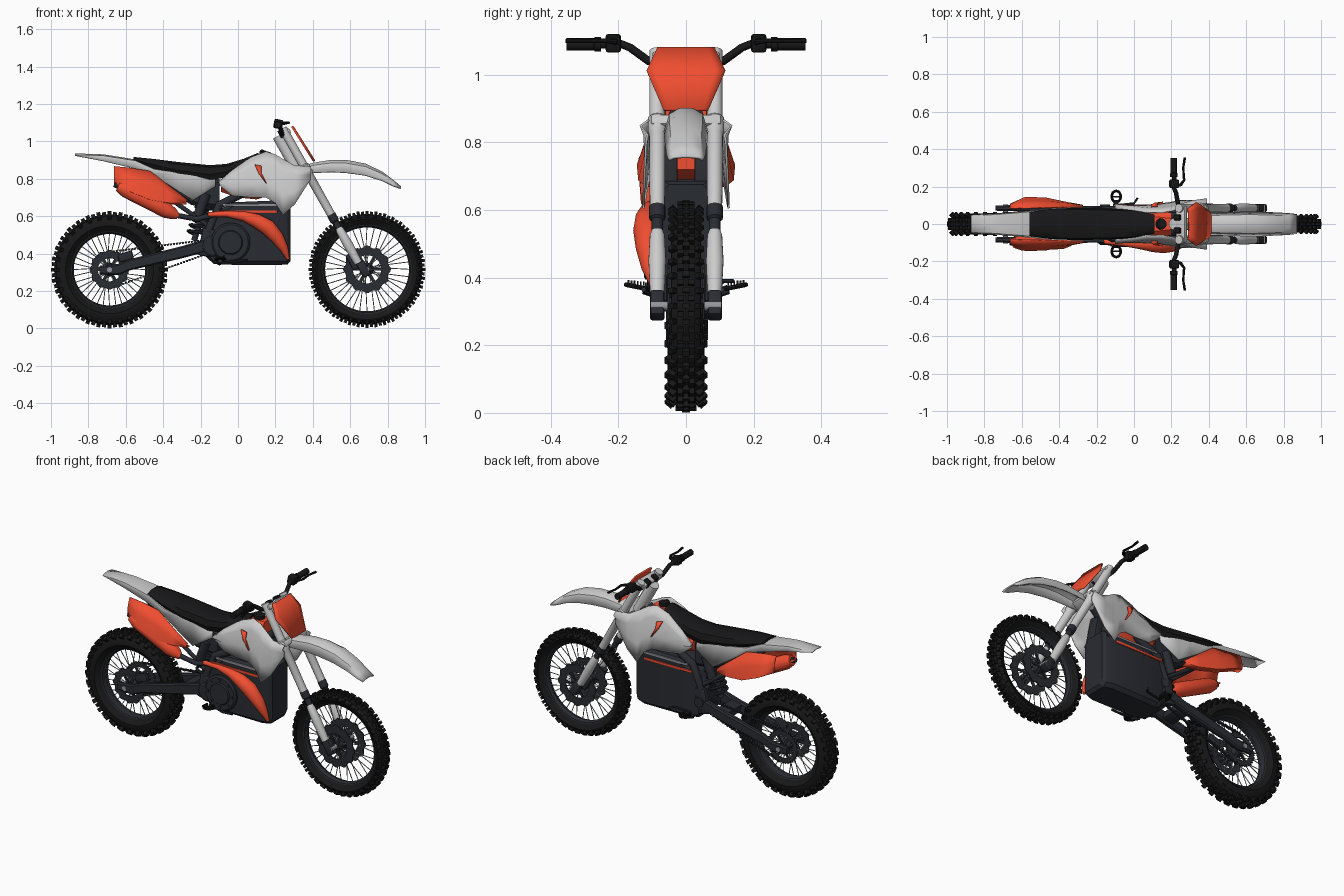
import bpy, bmesh
from math import sin, cos, pi, radians
from mathutils import Vector as V, Matrix as M

if "Cube" in bpy.data.objects:
    bpy.data.objects.remove(bpy.data.objects["Cube"])


def mat(name, *c):
    m = bpy.data.materials.new(name)
    m.diffuse_color = (*c, 1)
    m.use_nodes = True
    m.node_tree.nodes["Principled BSDF"].inputs["Base Color"].default_value = m.diffuse_color
    return m


ORANGE, BLACK = mat("orange", .87, .075, .03), mat("black", .009, .009, .01)
DARK, WHITE, STEEL = mat("dark", .022, .025, .032), mat("white", .68, .69, .71), mat("steel", .3, .31, .33)


def add(name, bm, m, mirror=False, solid=0, angle=35):
    bmesh.ops.recalc_face_normals(bm, faces=bm.faces)
    me = bpy.data.meshes.new(name)
    bm.to_mesh(me)
    bm.free()
    o = bpy.data.objects.new(name, me)
    bpy.context.collection.objects.link(o)
    me.materials.append(m)
    bpy.ops.object.select_all(action='DESELECT')
    o.select_set(True)
    bpy.context.view_layer.objects.active = o
    bpy.ops.object.shade_smooth_by_angle(angle=radians(angle))
    if solid:
        s = o.modifiers.new("thickness", 'SOLIDIFY')
        s.thickness, s.offset = solid, 0
    if mirror:
        o.modifiers.new("mirror", 'MIRROR').use_axis = (False, True, False)
    return o


def loft(name, rings, m, closed=True, loop=False, **kw):
    bm = bmesh.new()
    vs = [[bm.verts.new(p) for p in r] for r in rings]
    n = len(rings[0])
    for a, b in zip(vs, vs[1:] + (vs[:1] if loop else [])):
        for i in range(n if closed else n - 1):
            j = (i + 1) % n
            bm.faces.new((a[i], a[j], b[j], b[i]))
    if closed and not loop:
        bm.faces.new(vs[0])
        bm.faces.new(vs[-1])
    return add(name, bm, m, **kw)


def tube(name, pts, rad, m, n=12, ref=(0, 1, 0), **kw):
    pts = [V(p) for p in pts]
    rad = rad if isinstance(rad, (list, tuple)) else [rad] * len(pts)
    rings = []
    for i, p in enumerate(pts):
        t = (pts[min(i + 1, len(pts) - 1)] - pts[max(i - 1, 0)]).normalized()
        u = t.cross(V(ref)).normalized()
        w = t.cross(u)
        rings.append([p + rad[i] * (cos(2 * pi * k / n) * u + sin(2 * pi * k / n) * w) for k in range(n)])
    return loft(name, rings, m, **kw)


def lathe(name, c, prof, m, n=48, **kw):
    rings = [[(c[0] + r * cos(2 * pi * k / n), y, c[1] + r * sin(2 * pi * k / n)) for k in range(n)] for r, y in prof]
    return loft(name, rings, m, **kw)


def box(bm, c, size, rot=0):
    bmesh.ops.create_cube(bm, size=1, matrix=M.Translation(c) @ M.Rotation(rot, 4, 'Y') @ M.Diagonal((*size, 1)))


def block(name, c, size, m, rot=0, bevel=.006, **kw):
    bm = bmesh.new()
    box(bm, c, size, rot)
    if bevel:
        bmesh.ops.bevel(bm, geom=bm.edges[:], offset=bevel, segments=2, affect='EDGES', profile=.5)
    return add(name, bm, m, **kw)


def sec(x, z0, z1, w, c=.02, y=0):
    # chamfered rectangle across the bike at station x
    return [(x, y + s * a, z) for s, a, z in ((-1, w - c, z0), (1, w - c, z0), (1, w, z0 + c), (1, w, z1 - c),
                                             (1, w - c, z1), (-1, w - c, z1), (-1, w, z1 - c), (-1, w, z0 + c))]


def disc(name, c, y, r, amp, waves, ri, m):
    # wavy brake ring or toothed sprocket with carrier arms
    n, rings = waves * 6, []
    for inner, yy in ((0, y - .003), (0, y + .003), (1, y + .003), (1, y - .003)):
        rr = [ri if inner else r + amp * cos(2 * pi * k * waves / n) for k in range(n)]
        rings.append([(c[0] + q * cos(2 * pi * k / n), yy, c[1] + q * sin(2 * pi * k / n)) for k, q in enumerate(rr)])
    loft(name, rings, m, loop=True)
    bm = bmesh.new()
    for k in range(6):
        a = k * pi / 3
        box(bm, (c[0] + ri * .6 * cos(a), y, c[1] + ri * .6 * sin(a)), (ri, .006, .014), -a)
    add(name + "_arms", bm, m)


# wheels
def wheel(tag, c, ri, hw, knobs, kw):
    lathe(tag + "_tyre", c, [(ri, -hw * .5), (ri + .03, -hw * .93), (ri + (.295 - ri) * .65, -hw * .9), (.285, -hw * .62),
          (.296, 0), (.285, hw * .62), (ri + (.295 - ri) * .65, hw * .9), (ri + .03, hw * .93), (ri, hw * .5)],
          BLACK, 64, loop=True)
    lathe(tag + "_rim", c, [(ri + .006, -hw * .55), (ri + .006, hw * .55), (ri - .006, hw * .45),
          (ri - .014, 0), (ri - .006, -hw * .45)], DARK, 64, loop=True)
    bm = bmesh.new()
    for k in range(knobs):
        rows = ((-.32, .296, 0), (.32, .296, 0)) if k % 2 else ((0, .3, 0), (-.78, .284, -.7), (.78, .284, .7))
        for f, r, t in rows:
            bmesh.ops.create_cube(bm, size=1, matrix=M.Translation((c[0], 0, c[1])) @ M.Rotation(2 * pi * k / knobs, 4, 'Y')
                @ M.Translation((0, f * hw, r)) @ M.Rotation(-t, 4, 'X') @ M.Diagonal((kw, hw * .42, .026, 1)))
    add(tag + "_tread_knobs", bm, BLACK)
    bm = bmesh.new()
    for k in range(36):
        a, s = 2 * pi * k / 36, (-1) ** k
        b = a + (.35 if k % 4 < 2 else -.35)
        p, q = V((.03 * cos(b), s * .028, .03 * sin(b))), V(((ri - .008) * cos(a), 0, (ri - .008) * sin(a)))
        d = q - p
        bmesh.ops.create_cone(bm, segments=5, radius1=.0025, radius2=.0025, depth=d.length, cap_ends=False,
            matrix=M.Translation(V((c[0], 0, c[1])) + (p + q) / 2) @ d.to_track_quat('Z', 'Y').to_matrix().to_4x4())
    add(tag + "_spokes", bm, STEEL)
    lathe(tag + "_hub", c, [(.022, -.05), (.036, -.03), (.036, -.024), (.022, -.015), (.022, .015), (.036, .024),
                            (.036, .03), (.022, .05)], DARK, 24)
    lathe(tag + "_axle", c, [(.014, -.105), (.014, .105)], STEEL, 12)


F, R = (.69, .316), (-.687, .314)
wheel("front", F, .238, .048, 80, .016)
wheel("rear", R, .205, .059, 64, .021)
for y in (-.052, .052):
    disc("front_brake_disc", F, y, .122, .006, 12, .075, DARK)
disc("rear_brake_disc", R, -.056, .102, .005, 12, .062, DARK)
disc("rear_sprocket", R, .056, .098, .005, 36, .068, DARK)


# forks, clamps and head
def fk(z, y=.085):
    return (.267 + (1.02 - z) * .5625, y, z)


TILT = -.513
tube("fork_upper", [fk(1.07), fk(.875), fk(.87), fk(.83), fk(.825), fk(.6)], [.023, .023, .028, .028, .024, .022], WHITE, 20, mirror=True)
tube("fork_seal", [fk(.61), fk(.575), fk(.57), fk(.52)], [.024, .024, .017, .017], DARK, 16, mirror=True)
tube("fork_lower", [fk(.54), fk(.525), fk(.45), fk(.35)], [.016, .022, .026, .021], WHITE, 20, mirror=True)
block("fork_axle_lug", (.672, .085, .318), (.05, .044, .085), DARK, TILT, .01, mirror=True)
block("front_caliper", (.615, .07, .36), (.045, .03, .09), DARK, TILT, .008, mirror=True)
block("upper_clamp", fk(1.045, 0), (.06, .2, .03), WHITE, TILT, .01)
block("lower_clamp", fk(.855, 0), (.06, .21, .035), WHITE, TILT, .01)
tube("head_tube", [(.215, 0, 1.03), (.315, 0, .85)], .032, WHITE, 20)

# handlebar, grips and levers
tube("handlebar", [(.215, .3, 1.09), (.215, .19, 1.09), (.225, .165, 1.08), (.235, .11, 1.04), (.238, .09, 1.035), (.238, 0, 1.035)],
     .012, BLACK, 12, (1, 0, 0), mirror=True)
tube("grip", [(.213, .353, 1.09), (.213, .272, 1.09), (.213, .27, 1.09), (.213, .252, 1.09)], [.018, .018, .021, .021], BLACK, 14, (1, 0, 0), mirror=True)
block("switch_housing", (.215, .215, 1.093), (.048, .045, .05), BLACK, .2, .008, mirror=True)
tube("lever", [(.225, .205, 1.095), (.25, .21, 1.098), (.268, .235, 1.1), (.263, .3, 1.1), (.272, .355, 1.1)],
     [.009, .009, .007, .006, .007], BLACK, 8, (0, 0, 1), mirror=True)
block("bar_mount", (.238, .035, 1.045), (.04, .03, .045), BLACK, TILT, mirror=True)

# number plate
loft("number_plate", [[(.30 + (1.08 - z) * .63 - .012 * k * k, k * w, z) for k in (-1, -.75, .75, 1)]
     for z, w in ((1.08, .083), (1.01, .116), (.895, .066))], ORANGE, closed=False, solid=.009, angle=15)

# fenders
loft("front_fender", [[(x, -w, z - d), (x, -w * .75, z - d * .25), (x, -w * .3, z), (x, w * .3, z), (x, w * .75, z - d * .25), (x, w, z - d)]
     for x, z, w, d in ((.33, .855, .05, .03), (.40, .882, .056, .05), (.50, .898, .06, .062), (.58, .897, .062, .065),
                        (.68, .878, .062, .06), (.77, .835, .058, .045), (.83, .79, .055, .028), (.87, .756, .05, .008))],
     WHITE, closed=False, solid=.008)
loft("rear_fender", [[(x, -w, z0), (x, -w * .9, z1 - .006), (x, 0, z1), (x, w * .9, z1 - .006), (x, w, z0)]
     for x, z1, z0, w in ((-.872, .932, .925, .045), (-.72, .927, .895, .055), (-.55, .9, .855, .07),
                          (-.45, .855, .82, .08), (-.32, .835, .735, .084), (-.24, .82, .685, .084), (-.12, .8, .76, .075))],
     WHITE, closed=False, solid=.008)

# seat
loft("seat", [[(x, -w * .85, z0), (x, w * .85, z0), (x, w, z0 * .6 + z1 * .4), (x, w * .9, z1 - .012), (x, w * .5, z1), (x, -w * .5, z1),
               (x, -w * .9, z1 - .012), (x, -w, z0 * .6 + z1 * .4)]
     for x, z1, z0, w in ((-.56, .917, .895, .064), (-.45, .906, .855, .08), (-.32, .89, .815, .086), (-.15, .873, .79, .083),
                          (-.06, .88, .81, .079), (.03, .907, .86, .07), (.11, .94, .915, .05))], BLACK)

# fuel tank with cap
loft("fuel_tank", [sec(-.09, .73, .8, .07), sec(0, .70, .88, .078, .03), sec(.1, .69, .925, .075, .035), sec(.2, .72, .925, .06, .03)], ORANGE)
tube("fuel_cap", [(.145, 0, .91), (.145, 0, .945), (.147, 0, .95)], [.03, .03, .022], BLACK, 20)

# side shrouds
loft("side_shroud", [[(x, yt, z1), (x, yt + .022, z1 * .75 + z0 * .25), (x, yb - .004, z1 * .35 + z0 * .65), (x, yb, z0)]
     for x, z1, z0, yt, yb in ((-.10, .785, .765, .082, .086), (-.03, .845, .71, .074, .09), (.07, .915, .70, .062, .1),
                               (.15, .945, .70, .062, .108), (.2, .93, .67, .07, .115), (.24, .905, .605, .08, .126),
                               (.305, .87, .665, .1, .124), (.39, .865, .80, .112, .118))],
     WHITE, closed=False, solid=.007, mirror=True)
loft("shroud_accent", [[(.09, .095, .875), (.125, .098, .868)], [(.11, .108, .83), (.125, .108, .83)], [(.15, .113, .775), (.154, .113, .775)]],
     ORANGE, closed=False, solid=.012, mirror=True)
block("radiator", (.225, .06, .74), (.04, .07, .2), DARK, -.2, mirror=True)

# rear side panels
loft("rear_side_panel", [[(x, yt, z1), (x, (yt + yb) / 2 + .006, (z1 + z0) / 2), (x, yb, z0), (x, yb - .03, z0 - .004)]
     for x, z1, z0, yt, yb in ((-.662, .866, .775, .085, .105), (-.58, .858, .735, .085, .142), (-.47, .84, .69, .088, .138),
                               (-.36, .755, .672, .09, .115), (-.275, .69, .672, .085, .1))],
     ORANGE, closed=False, solid=.008, mirror=True, angle=25)

# engine block, cover and stripes
loft("engine_block", [sec(-.19, .40, .54, .07), sec(-.13, .345, .62, .085), sec(-.02, .34, .675, .098), sec(.22, .34, .685, .1),
                      sec(.265, .342, .685, .085), sec(.28, .36, .675, .07)], DARK, angle=25)
block("engine_stripe", (.05, .098, .625), (.32, .012, .014), ORANGE, 0, .002, mirror=True)
block("engine_trim", (.09, .097, .66), (.34, .01, .012), STEEL, 0, .002, mirror=True)
lathe("clutch_cover", (-.04, .46), [(.105, -.08), (.105, -.108), (.095, -.116), (.065, -.116), (.06, -.124), (.02, -.124)], DARK, 40)
lathe("ignition_cover", (-.135, .44), [(.055, -.07), (.055, -.105), (.045, -.112)], DARK, 28)
bm = bmesh.new()
for k in range(8):
    a = k * pi / 4
    box(bm, (-.04 + .08 * cos(a), -.117, .46 + .08 * sin(a)), (.012, .008, .012), a)
add("cover_bolts", bm, DARK)

# exhaust
tube("expansion_chamber", [(-.16, -.095, .61), (-.06, -.102, .612), (.03, -.108, .6), (.1, -.112, .575), (.16, -.113, .54), (.21, -.112, .485),
                           (.245, -.108, .43), (.268, -.095, .37)], [.012, .016, .026, .038, .043, .036, .024, .008], ORANGE, 20)
tube("exhaust_mid_pipe", [(-.12, -.09, .61), (-.22, -.085, .585), (-.33, -.09, .605)], .014, DARK)
tube("muffler", [(-.32, -.09, .598), (-.345, -.09, .612), (-.38, -.092, .63), (-.6, -.1, .742), (-.64, -.1, .762)], [.016, .03, .042, .042, .028], ORANGE, 24)
tube("muffler_tip", [(-.63, -.1, .757), (-.66, -.1, .772)], .016, DARK)

# frame, airbox and shock
loft("airbox", [sec(-.4, .76, .83, .055), sec(-.25, .66, .82, .06), sec(-.1, .64, .8, .055)], DARK)
tube("subframe_rail", [(-.55, .06, .85), (-.33, .068, .67), (-.16, .07, .55)], .012, DARK, mirror=True)
tube("main_frame_spar", [(.27, .03, .88), (.1, .06, .76), (-.1, .075, .66), (-.16, .075, .52), (-.15, .075, .42)], .022, DARK, mirror=True)
block("pivot_plate", (-.165, .078, .46), (.075, .03, .15), DARK, .2, .01, mirror=True)
top, bot = V((-.14, 0, .77)), V((-.235, 0, .47))
ax = (bot - top).normalized()
u, w = V((0, 1, 0)), ax.cross(V((0, 1, 0)))
tube("shock_body", [top, top.lerp(bot, .45), top.lerp(bot, .46), bot], [.028, .028, .016, .016], DARK, 16)
tube("shock_spring", [top.lerp(bot, .15 + .75 * k / 84) + .045 * (cos(k * pi / 6) * u + sin(k * pi / 6) * w) for k in range(85)],
     .009, DARK, 8, ax)
tube("shock_reservoir", [(-.17, .055, .72), (-.215, .055, .6)], .026, DARK, 16, mirror=True)

# swingarm and chain
loft("swingarm", [sec(-.13, .42, .49, .018, .008, .078), sec(-.3, .375, .44, .018, .008, .078), sec(-.58, .31, .37, .016, .008, .082),
                  sec(-.64, .285, .345, .016, .008, .085), sec(-.74, .29, .335, .014, .008, .085)], DARK, mirror=True)
block("swingarm_bridge", (-.29, 0, .41), (.07, .14, .05), DARK, -.25)
lathe("swingarm_pivot", (-.155, .455), [(.028, -.104), (.028, .104)], DARK, 20)
block("rear_caliper", (-.6, -.058, .385), (.08, .03, .045), DARK, -.3, .008)
bm = bmesh.new()
for a, b in (((-.68, .41), (-.15, .475)), ((-.66, .222), (-.15, .405))):
    for k in range(34):
        f = k / 33
        box(bm, (a[0] + (b[0] - a[0]) * f, .056, a[1] + (b[1] - a[1]) * f), (.012, .012 if k % 2 else .018, .01), -.2)
add("drive_chain", bm, DARK)

# foot pegs with teeth
tube("peg_arm", [(-.1, .08, .35), (-.095, .125, .365)], .014, DARK, 8, (1, 0, 0), mirror=True)
tube("foot_peg", [(-.095 + .024 * cos(t * pi / 8), .147 + .03 * sin(t * pi / 8), .373 + .006 * sin(t * pi / 8)) for t in range(17)],
     .007, BLACK, 8, (0, 0, 1), mirror=True)
bm = bmesh.new()
for k in range(6):
    for s in (-1, 1):
        box(bm, (-.095 + s * .021, .125 + k * .009, .382 + k * .001), (.006, .005, .012))
box(bm, (-.095, .147, .373), (.044, .008, .008))
add("peg_teeth", bm, BLACK, mirror=True)
tube("brake_pedal", [(-.12, -.1, .37), (-.02, -.115, .355), (.05, -.125, .365)], .007, DARK, 8)
tube("gear_lever", [(-.1, .1, .38), (.0, .11, .39), (.02, .14, .39)], .006, DARK, 8, (0, 0, 1))
